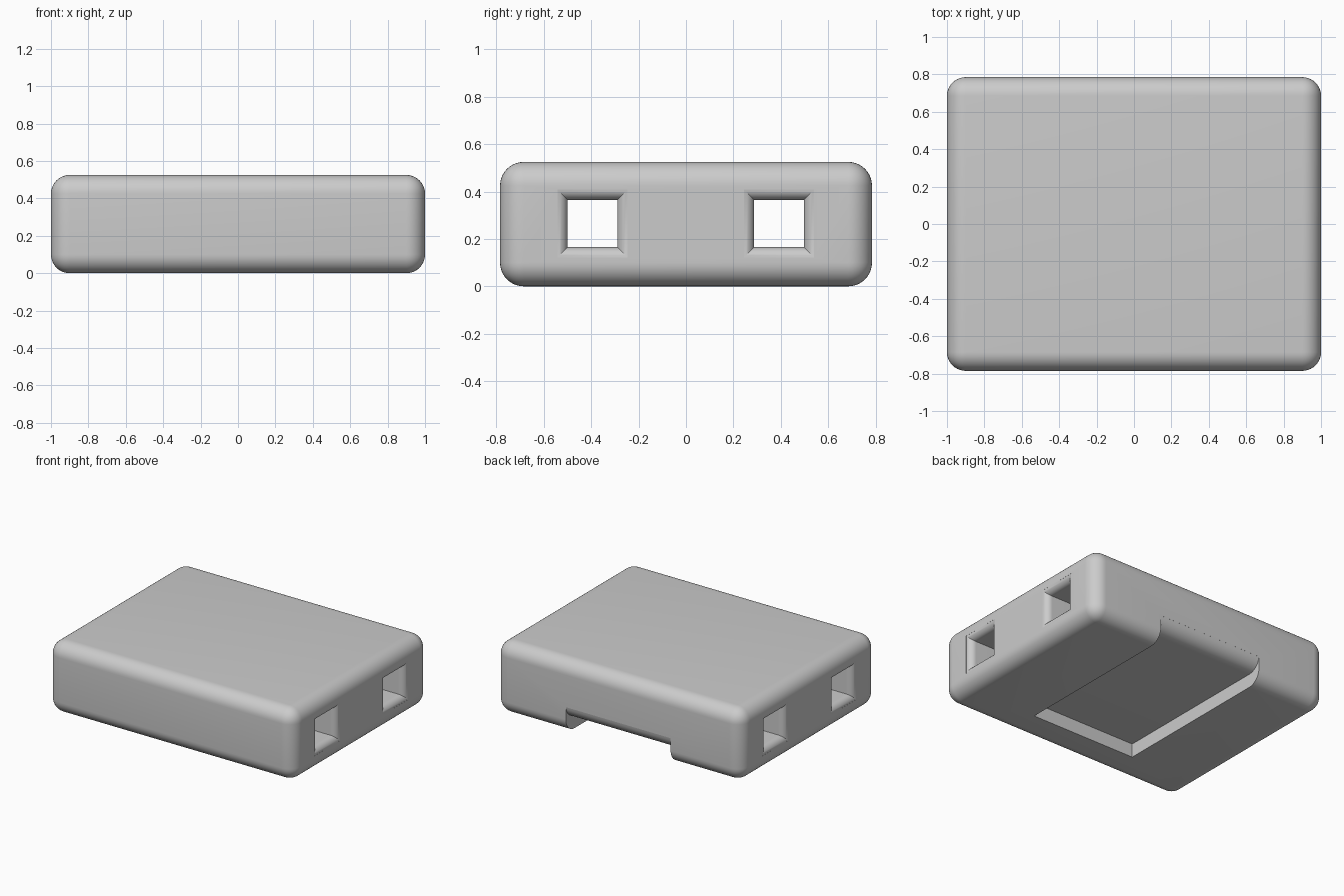
import bpy
import bmesh
import math

old = bpy.data.objects.get("Cube")
if old:
    bpy.data.objects.remove(old, do_unlink=True)

LENGTH, DEPTH, HEIGHT = 2.0, 1.57, 0.525
ROUND = 0.1          # outer edge radius
MOUTH = 0.05         # radius around the hole mouths

grey = bpy.data.materials.new("light grey")
grey.diffuse_color = (0.6, 0.6, 0.6, 1)
grey.use_nodes = True
grey.node_tree.nodes["Principled BSDF"].inputs["Base Color"].default_value = (0.6, 0.6, 0.6, 1)


def loft(name, rings):
    """Closed solid through a list of equal-sized point rings."""
    bm = bmesh.new()
    loops = [[bm.verts.new(p) for p in ring] for ring in rings]
    for a, b in zip(loops, loops[1:]):
        n = len(a)
        for i in range(n):
            j = (i + 1) % n
            bm.faces.new((a[i], a[j], b[j], b[i]))
    bm.faces.new(loops[0])
    bm.faces.new(loops[-1])
    bmesh.ops.recalc_face_normals(bm, faces=bm.faces)
    mesh = bpy.data.meshes.new(name)
    bm.to_mesh(mesh)
    bm.free()
    mesh.materials.append(grey)
    obj = bpy.data.objects.new(name, mesh)
    bpy.context.collection.objects.link(obj)
    return obj


def apply(obj, mod):
    bpy.context.view_layer.objects.active = obj
    bpy.ops.object.modifier_apply(modifier=mod.name)


def cut(obj, cutter):
    mod = obj.modifiers.new("cut", "BOOLEAN")
    mod.operation = "DIFFERENCE"
    mod.solver = "EXACT"
    mod.object = cutter
    apply(obj, mod)
    bpy.data.objects.remove(cutter, do_unlink=True)


# Rounded block
bpy.ops.mesh.primitive_cube_add(size=1, location=(0, 0, HEIGHT / 2))
body = bpy.context.object
body.name = "body"
body.scale = (LENGTH, DEPTH, HEIGHT)
bpy.ops.object.transform_apply(location=True, rotation=False, scale=True)
body.data.materials.clear()
body.data.materials.append(grey)
bevel = body.modifiers.new("round", "BEVEL")
bevel.width = ROUND
bevel.segments = 10
apply(body, bevel)

# Slot in the underside, open at the back, its ceiling rounding up into the back face
back = DEPTH / 2
profile = [(-0.525, -0.1), (-0.525, ROUND)]
for i in range(10):
    t = math.radians(85) * i / 9
    profile.append((back - ROUND + ROUND * math.sin(t), 2 * ROUND - ROUND * math.cos(t)))
profile += [(back + 0.1, profile[-1][1]), (back + 0.1, -0.1)]
cut(body, loft("slot_cutter", [[(x, y, z) for y, z in profile] for x in (-0.425, 0.425)]))

# Two square holes from side to side with rounded mouths
steps = []
for i in range(9):
    t = math.radians(82) * i / 8
    steps.append((LENGTH / 2 - MOUTH + MOUTH * math.sin(t), MOUTH * (1 - math.cos(t))))
steps.append((LENGTH / 2 + 0.1, steps[-1][1]))
stations = [(-x, g) for x, g in reversed(steps)] + steps
for y0 in (-0.395, 0.393):
    rings = [[(x, y0 + sy * (0.105 + g), 0.265 + sz * (0.1 + g))
              for sy, sz in ((-1, -1), (1, -1), (1, 1), (-1, 1))]
             for x, g in stations]
    cut(body, loft("hole_cutter", rings))

# Smooth shading with sharp creases
bpy.ops.object.select_all(action="DESELECT")
body.select_set(True)
bpy.context.view_layer.objects.active = body
bpy.ops.object.shade_smooth_by_angle(angle=math.radians(30))
